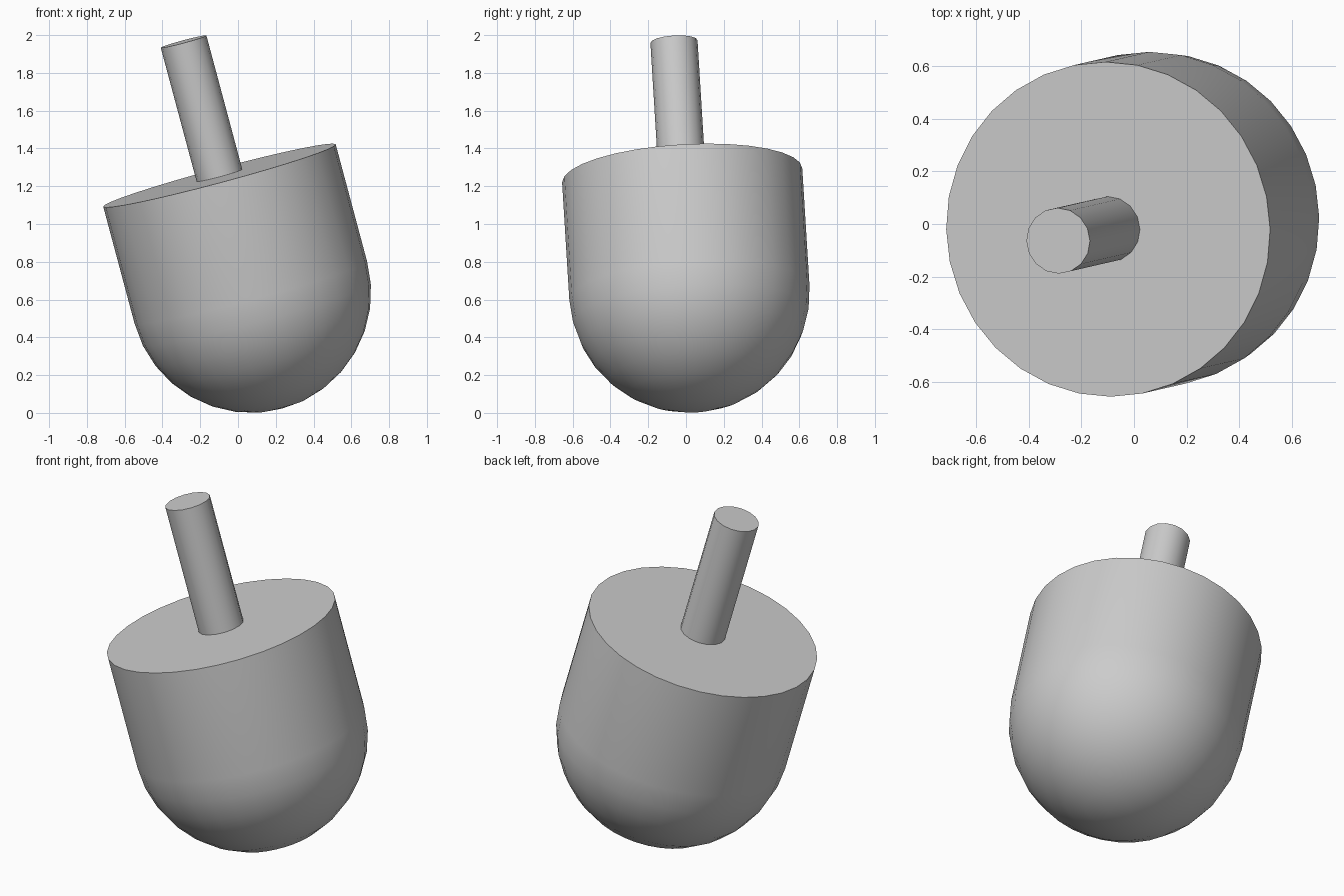
import bpy, bmesh
from math import radians
from mathutils import Euler, Matrix, Vector

if "Cube" in bpy.data.objects:
    bpy.data.objects.remove(bpy.data.objects["Cube"], do_unlink=True)

RADIUS = 0.637         # body
WALL = 0.643           # straight wall above the round bottom
STEM_RADIUS = 0.125
STEM_LENGTH = 0.735
SINK = 0.02            # stem overlap into the body

# Whole toy leans over, resting on its round bottom
LEAN = Matrix.Translation((0.068, 0.018, RADIUS)) @ \
    Euler((radians(3.4), radians(-15), 0)).to_matrix().to_4x4()

grey = bpy.data.materials.new("plain grey")
grey.use_nodes = True
colour = (0.6, 0.6, 0.6, 1)
grey.diffuse_color = colour
grey.node_tree.nodes["Principled BSDF"].inputs["Base Color"].default_value = colour


def finish(name, bm):
    """Turn a bmesh into a leaning, smooth-shaded object."""
    bmesh.ops.recalc_face_normals(bm, faces=bm.faces)
    mesh = bpy.data.meshes.new(name)
    bm.to_mesh(mesh)
    bm.free()
    mesh.materials.append(grey)
    obj = bpy.data.objects.new(name, mesh)
    bpy.context.collection.objects.link(obj)
    obj.matrix_world = LEAN
    bpy.ops.object.select_all(action="DESELECT")
    obj.select_set(True)
    bpy.context.view_layer.objects.active = obj
    bpy.ops.object.shade_smooth_by_angle(angle=radians(30))


# Body: lower half sphere, rim pulled up into a wall, flat lid
bm = bmesh.new()
bmesh.ops.create_uvsphere(bm, u_segments=32, v_segments=16, radius=RADIUS)
bmesh.ops.delete(bm, geom=[v for v in bm.verts if v.co.z > 0.001], context="VERTS")
rim = [e for e in bm.edges if e.is_boundary]
wall = bmesh.ops.extrude_edge_only(bm, edges=rim)["geom"]
bmesh.ops.translate(bm, vec=Vector((0, 0, WALL)),
                    verts=[g for g in wall if isinstance(g, bmesh.types.BMVert)])
bmesh.ops.holes_fill(bm, edges=[e for e in bm.edges if e.is_boundary], sides=0)
finish("body", bm)

# Stem: finger grip standing on the lid
bm = bmesh.new()
bmesh.ops.create_cone(bm, cap_ends=True, segments=16, radius1=STEM_RADIUS,
                      radius2=STEM_RADIUS, depth=STEM_LENGTH + SINK)
bmesh.ops.translate(bm, verts=bm.verts,
                    vec=Vector((0, 0, WALL + (STEM_LENGTH - SINK) / 2)))
finish("stem", bm)
